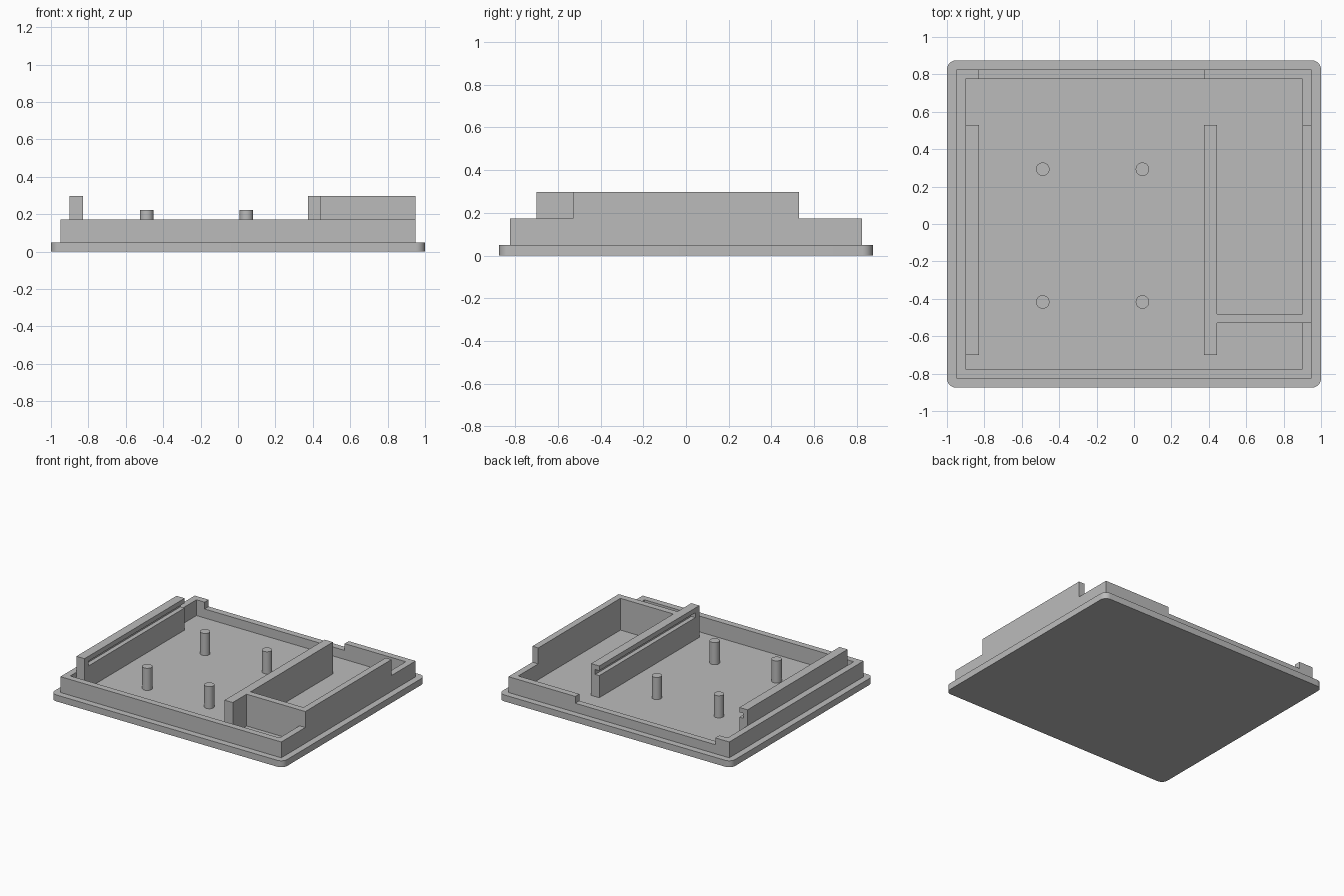
import bpy, bmesh
from mathutils import Vector

default = bpy.data.objects.get("Cube")
if default:
    bpy.data.objects.remove(default, do_unlink=True)

grey = bpy.data.materials.new("plain grey")
grey.use_nodes = True
COLOUR = (0.5, 0.5, 0.5, 1)
grey.diffuse_color = COLOUR
grey.node_tree.nodes["Principled BSDF"].inputs["Base Color"].default_value = COLOUR


def finish(name, bm):
    bmesh.ops.recalc_face_normals(bm, faces=bm.faces)
    mesh = bpy.data.meshes.new(name)
    bm.to_mesh(mesh)
    bm.free()
    mesh.materials.append(grey)
    obj = bpy.data.objects.new(name, mesh)
    bpy.context.collection.objects.link(obj)
    return obj


def prism(name, points, direction):
    """Extrude a closed outline along a direction."""
    bm = bmesh.new()
    face = bm.faces.new([bm.verts.new(p) for p in points])
    new = bmesh.ops.extrude_face_region(bm, geom=[face])["geom"]
    bmesh.ops.translate(bm, vec=Vector(direction),
                        verts=[v for v in new if isinstance(v, bmesh.types.BMVert)])
    return finish(name, bm)


def box(name, x0, x1, y0, y1, z0, z1):
    return prism(name, [(x0, y0, z0), (x1, y0, z0), (x1, y1, z0), (x0, y1, z0)],
                 (0, 0, z1 - z0))


def activate(obj):
    bpy.ops.object.select_all(action='DESELECT')
    obj.select_set(True)
    bpy.context.view_layer.objects.active = obj


def smooth(obj):
    activate(obj)
    bpy.ops.object.shade_smooth_by_angle(angle=0.6)


def combine(obj, tool, operation):
    """Apply a boolean and discard the tool object."""
    tool.hide_render = True
    activate(obj)
    mod = obj.modifiers.new("cut", 'BOOLEAN')
    mod.operation, mod.object, mod.solver = operation, tool, 'EXACT'
    bpy.ops.object.modifier_apply(modifier=mod.name)
    bpy.data.objects.remove(tool, do_unlink=True)


FLOOR, RIM, TOP = 0.05, 0.173, 0.297
RAIL_W, RAIL_Y0, RAIL_Y1 = 0.07, -0.70, 0.53

# Base plate with rounded corners
base = box("base_plate", -1, 1, -0.875, 0.875, 0, FLOOR)
bm = bmesh.new()
bm.from_mesh(base.data)
corners = [e for e in bm.edges if abs(e.verts[0].co.z - e.verts[1].co.z) > 0.01]
bmesh.ops.bevel(bm, geom=corners, offset=0.05, segments=8, profile=0.5, affect='EDGES')
bm.to_mesh(base.data)
bm.free()
smooth(base)

# Rim wall: hollowed frame with a shallow opening along the back
rim = box("rim_wall", -0.95, 0.95, -0.825, 0.825, FLOOR, RIM)
combine(rim, box("cavity", -0.9, 0.9, -0.775, 0.775, 0, 0.5), 'DIFFERENCE')
combine(rim, box("back_opening", -0.83, 0.375, 0.7, 0.9, 0.12, 0.5), 'DIFFERENCE')

# Tall L-shaped wall around the side compartment
outline = [(0.445, -0.53), (0.95, -0.53), (0.95, 0.53),
           (0.9, 0.53), (0.9, -0.48), (0.445, -0.48)]
guard = prism("compartment_wall", [(x, y, FLOOR) for x, y in outline],
              (0, 0, TOP - FLOOR))
combine(rim, guard, 'UNION')

# Two rails with facing slots, open at the back and closed at the front
for name, x, slot_x in (("right_rail", -0.9, -0.865), ("left_rail", 0.375, 0.335)):
    rail = box(name, x, x + RAIL_W, RAIL_Y0, RAIL_Y1, FLOOR, TOP)
    slot = box("slot", slot_x, slot_x + 0.075, RAIL_Y0 + 0.05, 0.6, 0.222, 0.26)
    combine(rail, slot, 'DIFFERENCE')

# Four support pegs
for side, x in (("right", -0.488), ("left", 0.045)):
    for end, y in (("front", -0.417), ("back", 0.293)):
        bpy.ops.mesh.primitive_cylinder_add(vertices=32, radius=0.036, depth=0.222 - FLOOR,
                                            location=(x, y, (0.222 + FLOOR) / 2))
        peg = bpy.context.object
        peg.name = f"{end}_{side}_peg"
        peg.data.materials.append(grey)
        smooth(peg)
